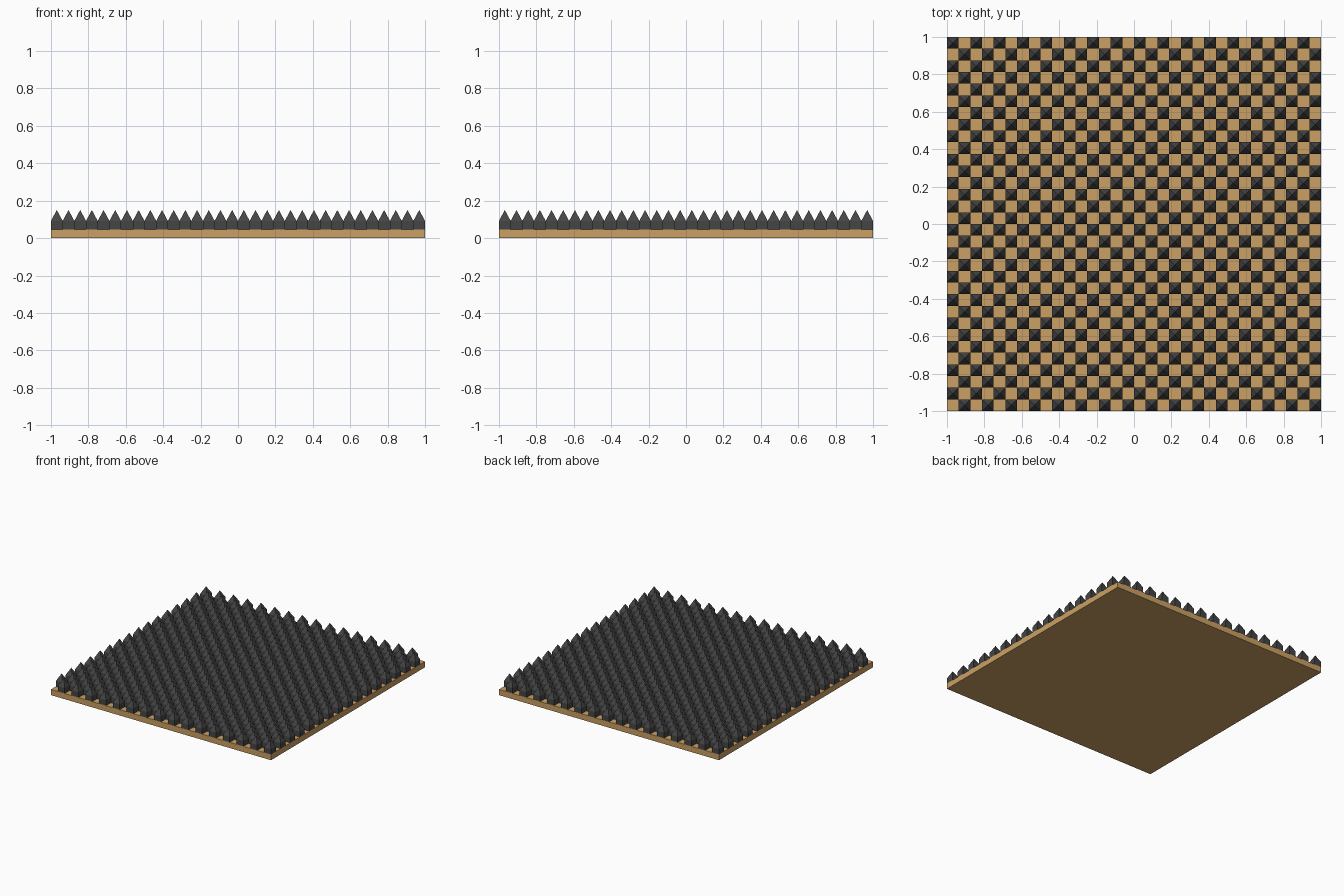
import bpy, bmesh

if "Cube" in bpy.data.objects:
    bpy.data.objects.remove(bpy.data.objects["Cube"])

N = 32                 # cells per side
C = 2 / N              # cell size
BASE, SHOULDER, TIP = 0.047, 0.092, 0.15


def material(name, rgb):
    m = bpy.data.materials.new(name)
    m.diffuse_color = (*rgb, 1)
    m.use_nodes = True
    m.node_tree.nodes["Principled BSDF"].inputs["Base Color"].default_value = m.diffuse_color
    return m


def finish(bm, name, mat):
    bmesh.ops.recalc_face_normals(bm, faces=bm.faces)
    me = bpy.data.meshes.new(name)
    bm.to_mesh(me)
    bm.free()
    me.materials.append(mat)
    bpy.context.collection.objects.link(bpy.data.objects.new(name, me))


tan = material("tan board", (0.60, 0.35, 0.125))
dark = material("charcoal", (0.06, 0.06, 0.06))

# flat board
bm = bmesh.new()
bmesh.ops.create_cube(bm, size=1)
for v in bm.verts:
    v.co = (v.co.x * 2, v.co.y * 2, (v.co.z + 0.5) * BASE)
finish(bm, "board", tan)

# square studs with pyramid tips on every other cell
bm = bmesh.new()
corners = [(-1, -1), (1, -1), (1, 1), (-1, 1)]
for i in range(N):
    for j in range(N):
        if (i + j) % 2 == 0:
            continue
        x, y = -1 + (i + 0.5) * C, -1 + (j + 0.5) * C
        h = C / 2
        low, top = [[bm.verts.new((x + a * h, y + b * h, z)) for a, b in corners]
                    for z in (BASE, SHOULDER)]
        tip = bm.verts.new((x, y, TIP))
        for k in range(4):
            n = (k + 1) % 4
            bm.faces.new((low[k], low[n], top[n], top[k]))
            bm.faces.new((top[k], top[n], tip))
        bm.faces.new(low[::-1])
finish(bm, "spikes", dark)
